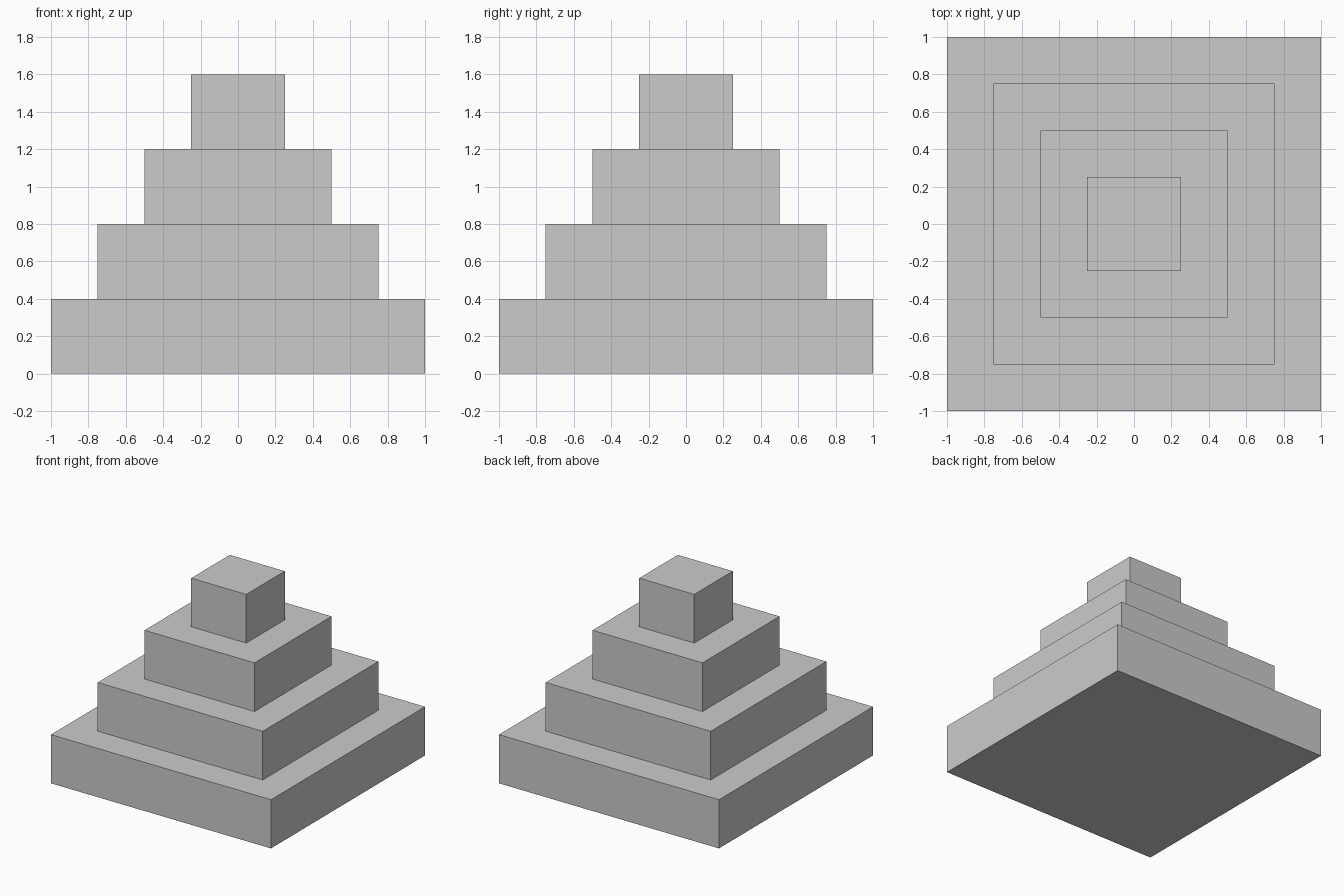
import bpy
import bmesh

if "Cube" in bpy.data.objects:
    bpy.data.objects.remove(bpy.data.objects["Cube"])

HALF_WIDTHS = [1.0, 0.75, 0.5, 0.25]
STEP = 0.4

# One stepped solid: a square base whose top is inset and extruded per tier
bm = bmesh.new()
w = HALF_WIDTHS[0]
base = bm.faces.new([bm.verts.new((x, y, 0)) for x, y in
                     ((-w, -w), (w, -w), (w, w), (-w, w))])


def raise_tier(face, half_width, height):
    """Extrude a face upwards and return its new top face."""
    top = bmesh.ops.extrude_discrete_faces(bm, faces=[face])["faces"][0]
    for v in top.verts:
        v.co.z += height
    return top


# Tiers
top = raise_tier(base, w, STEP)
for prev, half in zip(HALF_WIDTHS, HALF_WIDTHS[1:]):
    bmesh.ops.inset_individual(bm, faces=[top], thickness=prev - half,
                               use_even_offset=True)
    top = raise_tier(top, half, STEP)

# Underside
bmesh.ops.holes_fill(bm, edges=[e for e in bm.edges if e.is_boundary], sides=4)
bmesh.ops.recalc_face_normals(bm, faces=bm.faces)

mesh = bpy.data.meshes.new("stepped_pyramid")
bm.to_mesh(mesh)
bm.free()
pyramid = bpy.data.objects.new("stepped_pyramid", mesh)
bpy.context.collection.objects.link(pyramid)
